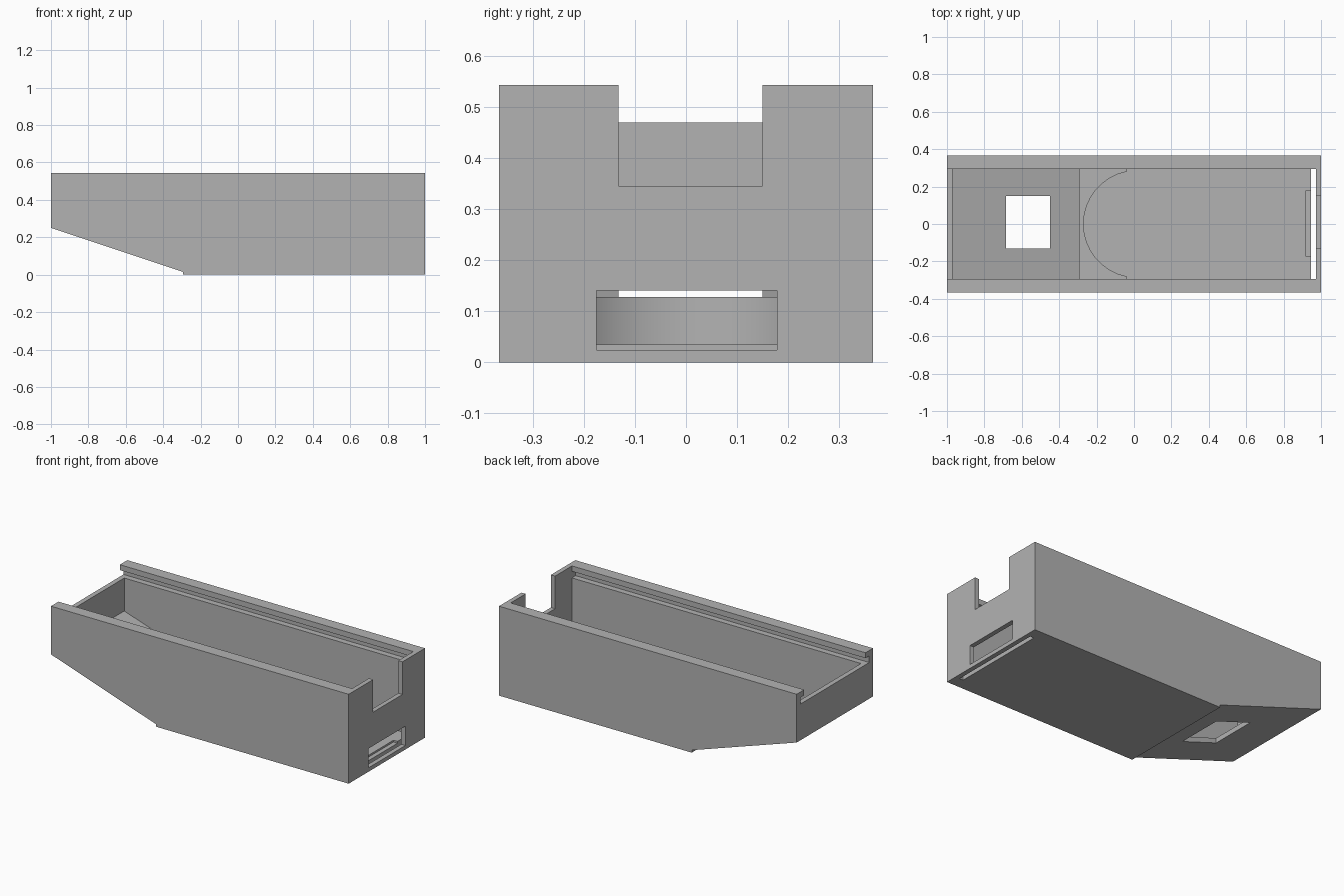
import bpy, bmesh, math
from mathutils import Vector

cube = bpy.data.objects.get("Cube")
if cube:
    bpy.data.objects.remove(cube, do_unlink=True)

grey = bpy.data.materials.new("plain_grey")
grey.use_nodes = True
colour = (0.45, 0.45, 0.45, 1)
grey.diffuse_color = colour
grey.node_tree.nodes["Principled BSDF"].inputs["Base Color"].default_value = colour


def prism(name, points, offset):
    """Extrude a closed outline along the offset vector."""
    bm = bmesh.new()
    face = bm.faces.new([bm.verts.new(p) for p in points])
    moved = bmesh.ops.extrude_face_region(bm, geom=[face])["geom"]
    bmesh.ops.translate(bm, vec=Vector(offset),
                        verts=[v for v in moved if isinstance(v, bmesh.types.BMVert)])
    bmesh.ops.recalc_face_normals(bm, faces=bm.faces)
    mesh = bpy.data.meshes.new(name)
    bm.to_mesh(mesh)
    bm.free()
    mesh.materials.append(grey)
    obj = bpy.data.objects.new(name, mesh)
    bpy.context.collection.objects.link(obj)
    return obj


def side_prism(name, outline, half_width):
    return prism(name, [(x, -half_width, z) for x, z in outline], (0, 2 * half_width, 0))


def box(name, x, y, z):
    outline = [(x[0], y[0], z[0]), (x[1], y[0], z[0]), (x[1], y[1], z[0]), (x[0], y[1], z[0])]
    return prism(name, outline, (0, 0, z[1] - z[0]))


def cut(target, cutter):
    cutter.hide_render = True
    mod = target.modifiers.new("cut", "BOOLEAN")
    mod.operation = "DIFFERENCE"
    mod.solver = "EXACT"
    mod.object = cutter
    bpy.context.view_layer.objects.active = target
    bpy.ops.object.modifier_apply(modifier=mod.name)
    bpy.data.objects.remove(cutter, do_unlink=True)


# Outer case with a sloped underside at one end
HALF, INNER, TOP, END, BEND = 0.366, 0.294, 0.543, 0.972, -0.295
case = side_prism("case", [(-1, 0.25), (BEND, 0.015), (BEND, 0), (1, 0), (1, TOP), (-1, TOP)], HALF)

# Main cavity following the slope
cut(case, side_prism("cavity_cutter", [(-0.97, 0.27), (BEND, 0.045), (BEND, 0.035),
                                       (END, 0.035), (END, 0.7), (-0.97, 0.7)], INNER))
# Lid entry above the low end wall, and the lid groove under the rails
cut(case, box("entry_cutter", (-1.1, -0.9), (-INNER, INNER), (0.47, 0.7)))
cut(case, box("groove_cutter", (-1.1, END), (-0.33, 0.33), (0.47, 0.51)))
# Openings in the tall end wall
cut(case, box("notch_cutter", (0.9, 1.1), (-0.132, 0.15), (0.345, 0.7)))
cut(case, box("window_cutter", (0.92, 1.1), (-0.175, 0.178), (0.024, 0.141)))
# Floor slot beside the end wall, and the square hole in the slope
cut(case, box("slot_cutter", (0.947, END), (-INNER, INNER), (-0.1, 0.2)))
cut(case, box("hole_cutter", (-0.685, -0.45), (-0.132, 0.15), (-0.1, 0.3)))

# Curved retaining step on the floor
RADIUS, CENTRE, SEGMENTS = 0.285, 0.015, 16
sweep = math.radians(79)
arc = []
for i in range(SEGMENTS + 1):
    a = sweep * (2 * i / SEGMENTS - 1)
    arc.append((CENTRE - RADIUS * math.cos(a), RADIUS * math.sin(a)))
tip = arc[0][0]
outline = [(BEND, -INNER), (tip, -INNER)] + arc + [(tip, INNER), (BEND, INNER)]
step = prism("curved_step", [(x, y, 0.03) for x, y in outline], (0, 0, 0.098))
bpy.ops.object.select_all(action="DESELECT")
step.select_set(True)
bpy.context.view_layer.objects.active = step
bpy.ops.object.shade_smooth_by_angle(angle=math.radians(30))
